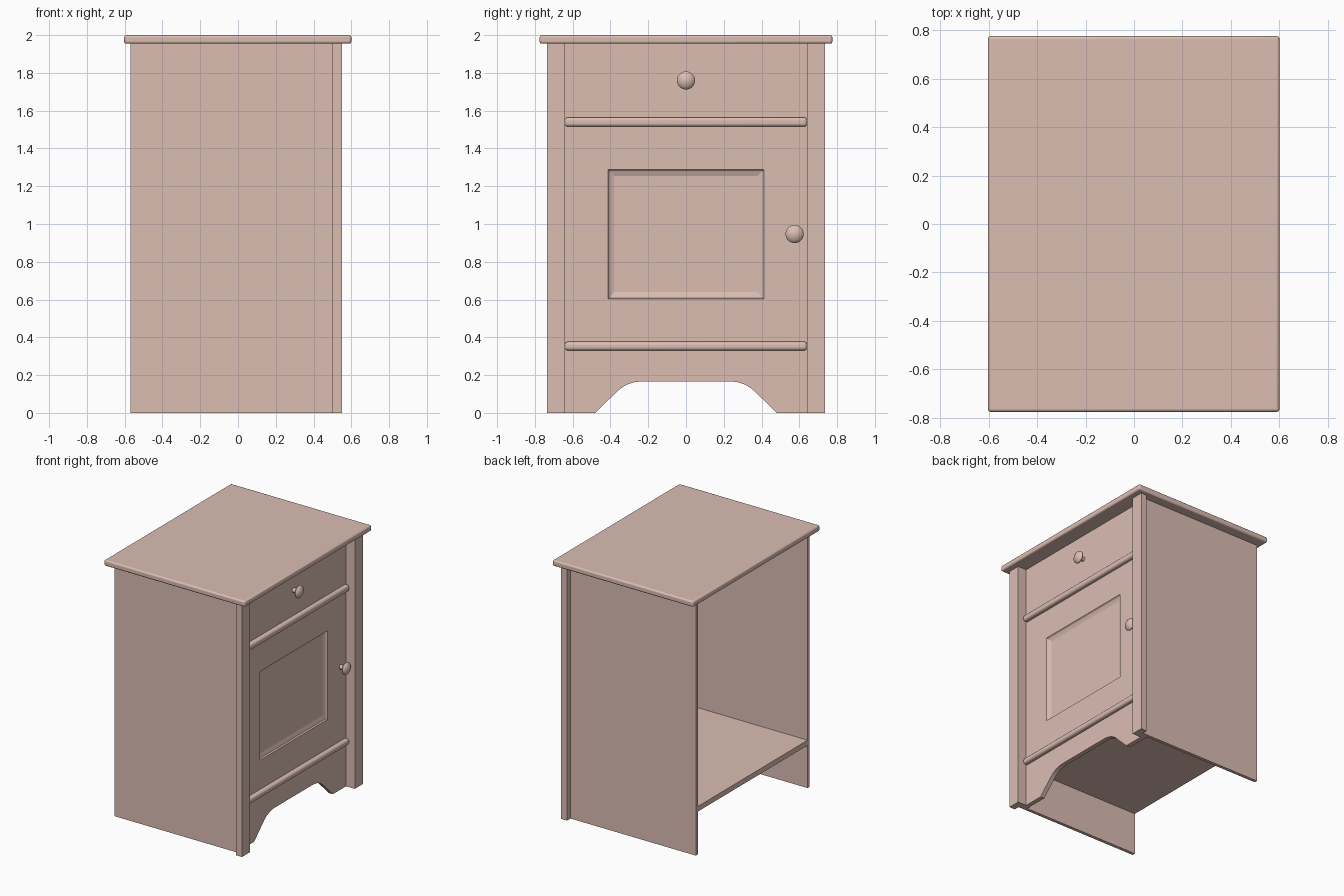
import bpy, bmesh, math

if "Cube" in bpy.data.objects:
    bpy.data.objects.remove(bpy.data.objects["Cube"])

wood = bpy.data.materials.new("wood")
wood.diffuse_color = (0.71, 0.51, 0.45, 1)
wood.use_nodes = True
wood.node_tree.nodes["Principled BSDF"].inputs["Base Color"].default_value = wood.diffuse_color
FACE, BACK = 0.475, 0.44      # front panel planes along x


def finish(name, bm):
    bmesh.ops.recalc_face_normals(bm, faces=bm.faces)
    me = bpy.data.meshes.new(name)
    bm.to_mesh(me)
    bm.free()
    ob = bpy.data.objects.new(name, me)
    bpy.context.collection.objects.link(ob)
    me.materials.append(wood)
    return ob


def smooth(ob):
    bpy.ops.object.select_all(action='DESELECT')
    ob.select_set(True)
    bpy.context.view_layer.objects.active = ob
    bpy.ops.object.shade_smooth_by_angle(angle=math.radians(35))


def box_mesh(x, y, z):
    bm = bmesh.new()
    bmesh.ops.create_cube(bm, size=1)
    for v in bm.verts:
        v.co = [r[0] + (c + 0.5) * (r[1] - r[0]) for c, r in zip(v.co, (x, y, z))]
    return bm


def box(name, x, y, z, bevel=0, segments=3):
    ob = finish(name, box_mesh(x, y, z))
    if bevel:
        m = ob.modifiers.new("rounded_edges", 'BEVEL')
        m.width, m.segments = bevel, segments
        smooth(ob)
    return ob


# carcass
box("top_board", (-0.603, 0.6), (-0.775, 0.775), (1.955, 2.0), 0.012)
box("shelf", (-0.57, BACK), (-0.67, 0.67), (0.33, 0.37))
for s, side in ((-1, "left"), (1, "right")):
    box(side + "_side_panel", (-0.57, 0.5), sorted((s * 0.67, s * 0.695)), (0, 1.955))
    box(side + "_front_post", (0.475, 0.55), sorted((s * 0.64, s * 0.695)), (0, 1.955))
    box(side + "_post_edge", (0.5, 0.55), sorted((s * 0.695, s * 0.737)), (0, 1.955))

# drawer front and rounded rails
box("drawer_front", (BACK, FACE), (-0.67, 0.67), (1.54, 1.955))
for name, z in (("upper_rail", (1.515, 1.565)), ("lower_rail", (0.33, 0.377))):
    box(name, (BACK + 0.005, 0.507), (-0.642, 0.642), z, 0.018, 5)

# door with bevelled recessed panel
bm = box_mesh((BACK, FACE), (-0.67, 0.67), (0.35, 1.54))
front = max(bm.faces, key=lambda f: f.calc_center_median().x)
for half_y, z0, z1, x in ((0.412, 0.602, 1.288, FACE),
                          (0.405, 0.609, 1.281, FACE - 0.01),
                          (0.38, 0.64, 1.255, FACE - 0.02)):
    bmesh.ops.inset_individual(bm, faces=[front], thickness=0.01)
    mid = front.calc_center_median()
    for v in front.verts:
        v.co = (x, math.copysign(half_y, v.co.y), z1 if v.co.z > mid.z else z0)
finish("door", bm)

# apron with arched cut-out
arch = [(0.48, 0), (0.375, 0.103)]
for i in range(1, 9):
    t = i / 8
    arch.append(((1 - t) ** 2 * 0.375 + 2 * t * (1 - t) * 0.315 + t * t * 0.225,
                 (1 - t) ** 2 * 0.103 + 2 * t * (1 - t) * 0.167 + t * t * 0.167))
outline = [(0.67, 0.35), (0.67, 0)] + arch
outline += [(-y, z) for y, z in reversed(outline)]
bm = bmesh.new()
face = bm.faces.new([bm.verts.new((BACK, y, z)) for y, z in outline])
ext = bmesh.ops.extrude_face_region(bm, geom=[face], use_keep_orig=True)
for v in ext["geom"]:
    if isinstance(v, bmesh.types.BMVert):
        v.co.x = FACE
finish("apron", bm)


# lathed knobs
def knob(name, y, z):
    profile = [(0.46, 0.0), (0.46, 0.018), (0.5, 0.016), (0.509, 0.034), (0.516, 0.046),
               (0.523, 0.048), (0.531, 0.043), (0.54, 0.03), (0.546, 0.015), (0.548, 0.0)]
    bm = bmesh.new()
    vs = [bm.verts.new((x, r, 0)) for x, r in profile]
    edges = [bm.edges.new(p) for p in zip(vs, vs[1:])]
    bmesh.ops.spin(bm, geom=vs + edges, cent=(0, 0, 0), axis=(1, 0, 0),
                   angle=2 * math.pi, steps=32)
    bmesh.ops.remove_doubles(bm, verts=bm.verts, dist=1e-4)
    ob = finish(name, bm)
    ob.location = (0, y, z)
    smooth(ob)


knob("drawer_knob", 0, 1.76)
knob("door_knob", 0.575, 0.947)
